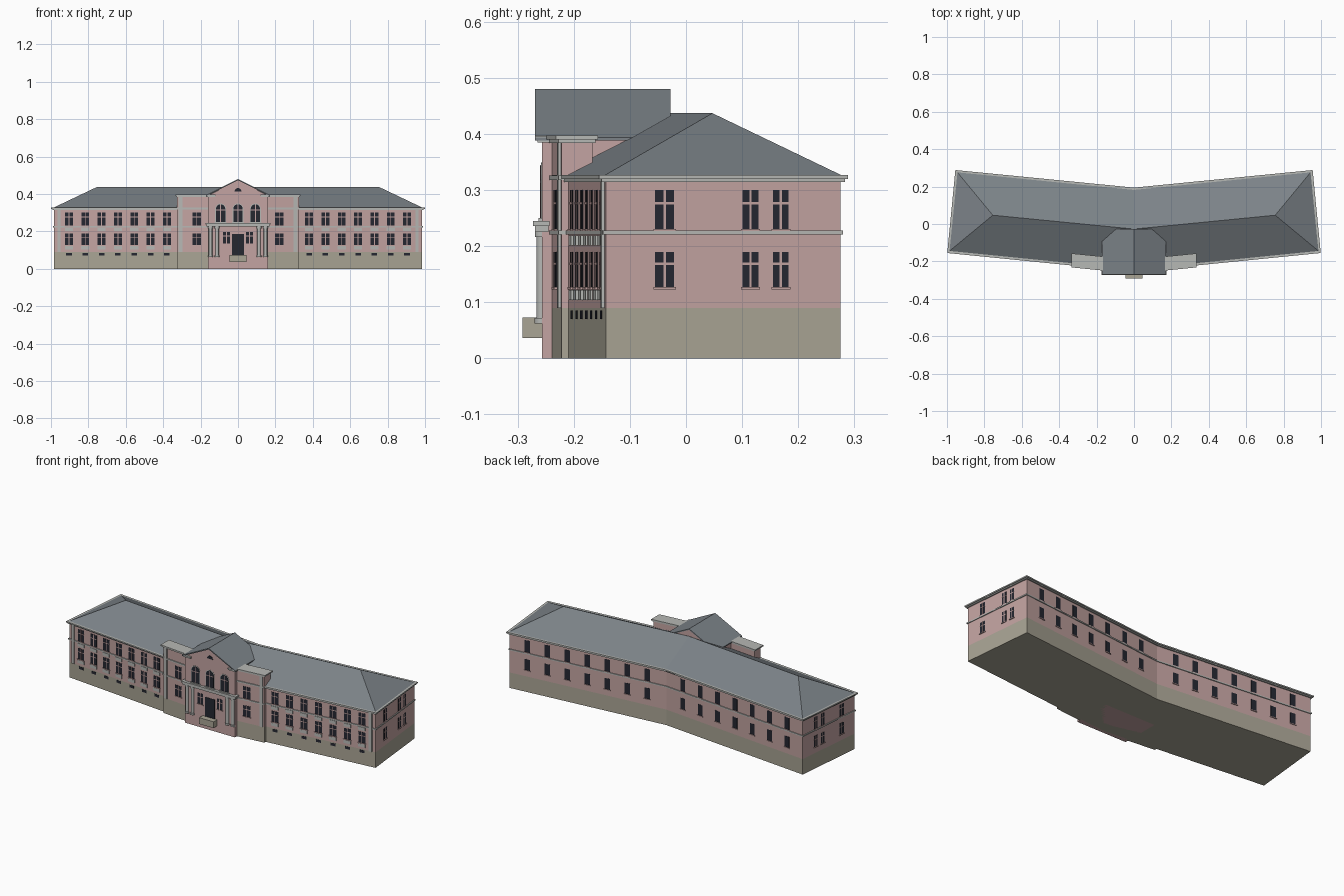
import bpy, bmesh, math
from mathutils import Matrix, Vector

if "Cube" in bpy.data.objects:
    bpy.data.objects.remove(bpy.data.objects["Cube"])

def material(name, rgb):
    m = bpy.data.materials.new(name)
    m.diffuse_color = (*rgb, 1)
    m.use_nodes = True
    m.node_tree.nodes["Principled BSDF"].inputs["Base Color"].default_value = m.diffuse_color
    return m

PINK = material("pink_plaster", (.55, .37, .36))
STONE = material("stone_base", (.40, .375, .30))
SLATE = material("slate", (.20, .225, .245))
GLASS = material("dark_glass", (.018, .02, .03))
TRIM = material("trim", (.47, .48, .46))

def frame(u, v, o):
    """Wall frame: u runs along the wall, v points outward, z is up."""
    return Matrix(((u[0], v[0], 0, o[0]), (u[1], v[1], 0, o[1]), (0, 0, 1, 0), (0, 0, 0, 1)))

FRONT = frame((1, .1), (0, -1), (0, -.2415))
BACK = frame((1, .1), (0, 1), (0, .1807))
SIDE = frame((-.1, 1), (1, 0), (.9707, 0))
FLANK = frame((1, .1), (0, -1), (0, -.2545))
CENTRE = frame((1, 0), (0, -1), (0, -.257))
FLIP = Matrix.Diagonal((-1, 1, 1, 1))

def finish(name, bm, mat):
    bmesh.ops.recalc_face_normals(bm, faces=bm.faces)
    me = bpy.data.meshes.new(name)
    bm.to_mesh(me)
    bm.free()
    me.materials.append(mat)
    ob = bpy.data.objects.new(name, me)
    bpy.context.collection.objects.link(ob)
    return ob

def loft(bm, a, b):
    """Close a solid between two matching loops of points."""
    va, vb = [bm.verts.new(p) for p in a], [bm.verts.new(p) for p in b]
    bm.faces.new(va)
    bm.faces.new(vb)
    for i in range(len(va)):
        j = (i + 1) % len(va)
        bm.faces.new((va[i], va[j], vb[j], vb[i]))

def slab(name, pts, z0, z1, mat):
    bm = bmesh.new()
    loft(bm, [(x, y, z0) for x, y in pts], [(x, y, z1) for x, y in pts])
    return finish(name, bm, mat)

def panels(name, fr, shapes, mat, mirror=True):
    """Extrude (u, z) outlines from v0 to v1 in a wall frame, on both halves."""
    bm = bmesh.new()
    for pts, v0, v1 in shapes:
        for m in ((fr, FLIP @ fr) if mirror else (fr,)):
            loft(bm, [m @ Vector((u, v0, z)) for u, z in pts], [m @ Vector((u, v1, z)) for u, z in pts])
    return finish(name, bm, mat)

def rect(u0, u1, z0, z1):
    return [(u0, z0), (u1, z0), (u1, z1), (u0, z1)]

def arch(c, w, z0, spring):
    arc = [(c + w * math.cos(math.pi * i / 12), spring + w * math.sin(math.pi * i / 12)) for i in range(13)]
    return ([(c - w, z0), (c + w, z0)] if spring > z0 else []) + arc

def windows(name, fr, centres, half, rows, bars=True, mirror=True):
    """Dark panes, crossed glazing bars and a sill."""
    glass, trim = [], []
    for c in centres:
        for z0, z1 in rows:
            glass.append((rect(c - half, c + half, z0, z1), -.005, .001))
            trim.append((rect(c - half - .003, c + half + .003, z0 - .004, z0), -.005, .005))
            if bars:
                zc = z0 + (z1 - z0) * .66
                trim.append((rect(c - .002, c + .002, z0, z1), -.005, .002))
                trim.append((rect(c - half, c + half, zc - .002, zc + .002), -.005, .0018))
    panels(name + "_panes", fr, glass, GLASS, mirror)
    panels(name + "_bars_and_sills", fr, trim, PINK, mirror)

def outline(d):
    """Bent building footprint, grown outward by d."""
    h = [(.985 + d, -.143 - d * .9), (.943 + d * .9, .275 + d), (0, .181 + d)]
    return h + [(-x, y) for x, y in h[1::-1]] + [(0, -.2415 - d)]

# Bent main body, stacked with bands
slab("stone_base", outline(0), 0, .09, STONE)
slab("main_walls", outline(0), .09, .318, PINK)
slab("string_course", outline(.005), .221, .228, TRIM)
slab("cornice_lower", outline(.008), .314, .320, TRIM)
slab("cornice_upper", outline(.0135), .320, .327, TRIM)

# Hipped roof with a bent ridge
bm = bmesh.new()
e = [bm.verts.new((x, y, .327)) for x, y in outline(.001)]
r, m, l = [bm.verts.new(p) for p in ((.755, .047, .437), (0, -.027, .437), (-.755, .047, .437))]
for f in ((e[0], e[1], r), (e[1], e[2], m, r), (e[2], e[3], l, m), (e[3], e[4], l),
          (e[4], e[5], m, l), (e[5], e[0], r, m), e[::-1]):
    bm.faces.new(f)
finish("main_roof", bm, SLATE)

# Wing windows
rows = [(.127, .19), (.231, .30)]
front_x = [.38 + .0873 * i for i in range(7)]
windows("front_windows", FRONT, front_x, .021, rows)
windows("back_windows", BACK, [.115 + .12 * i for i in range(7)], .016, rows, False)
windows("wide_side_windows", SIDE, [-.038], .017, rows)
windows("side_windows", SIDE, [.115, .169], .014, rows)
panels("basement_windows", FRONT, [(rect(x - .015, x + .015, .07, .085), -.005, .001) for x in front_x], GLASS)
panels("window_aprons", FRONT, [(rect(x - .022, x + .022, z, z + .018), -.005, .004)
                                for x in front_x for z in (.104, .201)], TRIM)
panels("wing_pilasters", FRONT, [(rect(.948, .966, .09, .315), -.005, .006)], TRIM)

# Raised flanking bays beside the entrance
panels("flank_base", FLANK, [(rect(.1, .325, 0, .09), -.055, 0)], STONE)
panels("flank_walls", FLANK, [(rect(.1, .325, .09, .386), -.055, 0)], PINK)
panels("flank_cornice", FLANK, [(rect(.13, .329, .384, .390), -.06, .006),
                                (rect(.13, .335, .390, .397), -.064, .011)], TRIM)
panels("flank_trim", FLANK, [(rect(.298, .318, .09, .385), -.005, .005),
                             (rect(.16, .327, .221, .228), -.02, .005),
                             (rect(.16, .327, .318, .326), -.02, .005)], TRIM)
windows("flank_windows", FLANK, [.22], .022, rows[:1] + [(.231, .30)])

# Gabled entrance block
panels("entrance_walls", CENTRE, [([(-.16, 0), (.16, 0), (.16, .391), (0, .476), (-.16, .391)], -.228, 0)],
       PINK, False)
panels("entrance_roof", CENTRE, [([(-.172, .388), (0, .473), (.172, .388), (.172, .394), (0, .480), (-.172, .394)],
                                  -.229, .012)], SLATE, False)
panels("gable_returns", CENTRE, [(rect(.12, .17, .385, .391), -.08, .008),
                                 (rect(.12, .172, .391, .396), -.08, .012)], TRIM)

# Arched windows and attic lunette
cs = (-.093, 0, .093)
panels("arched_panes", CENTRE, [(arch(c, .025, .25, .32), -.005, .002) for c in cs]
       + [(arch(0, .018, .414, .414), -.005, .002)], GLASS, False)
panels("arched_surrounds", CENTRE, [(arch(c, .029, .25, .32), -.005, .001) for c in cs]
       + [(rect(c - .032, c + .032, .245, .25), -.005, .006) for c in cs], TRIM, False)
panels("arched_bars", CENTRE, [(rect(c - .002, c + .002, .25, .344), -.005, .003) for c in cs]
       + [(rect(c - .025, c + .025, .313, .317), -.005, .0028) for c in cs], PINK, False)

# Doorway, side lights and stair block
panels("door", CENTRE, [(rect(-.031, .031, .072, .185), -.005, .002)], GLASS, False)
windows("door_side_windows", CENTRE, [.062], .018, [(.135, .197)])
panels("entrance_steps", CENTRE, [(rect(-.046, .046, .036, .073), -.01, .034)], STONE, False)

# Portico entablature and paired round columns
panels("portico_entablature", CENTRE, [(rect(-.168, .168, .225, .236), -.012, .012),
                                       (rect(-.175, .175, .236, .245), -.014, .016)], TRIM, False)
bm = bmesh.new()
for x in (-.147, -.112, .112, .147):
    for rad, z0, z1 in ((.0095, .065, .225), (.013, .062, .072), (.0125, .216, .225)):
        ring = [(x + rad * math.cos(a), -.257 - rad * math.sin(a)) for a in (math.tau * i / 14 for i in range(14))]
        loft(bm, [(*p, z0) for p in ring], [(*p, z1) for p in ring])
cols = finish("portico_columns", bm, TRIM)
bpy.context.view_layer.objects.active = cols
cols.select_set(True)
bpy.ops.object.shade_smooth_by_angle()
